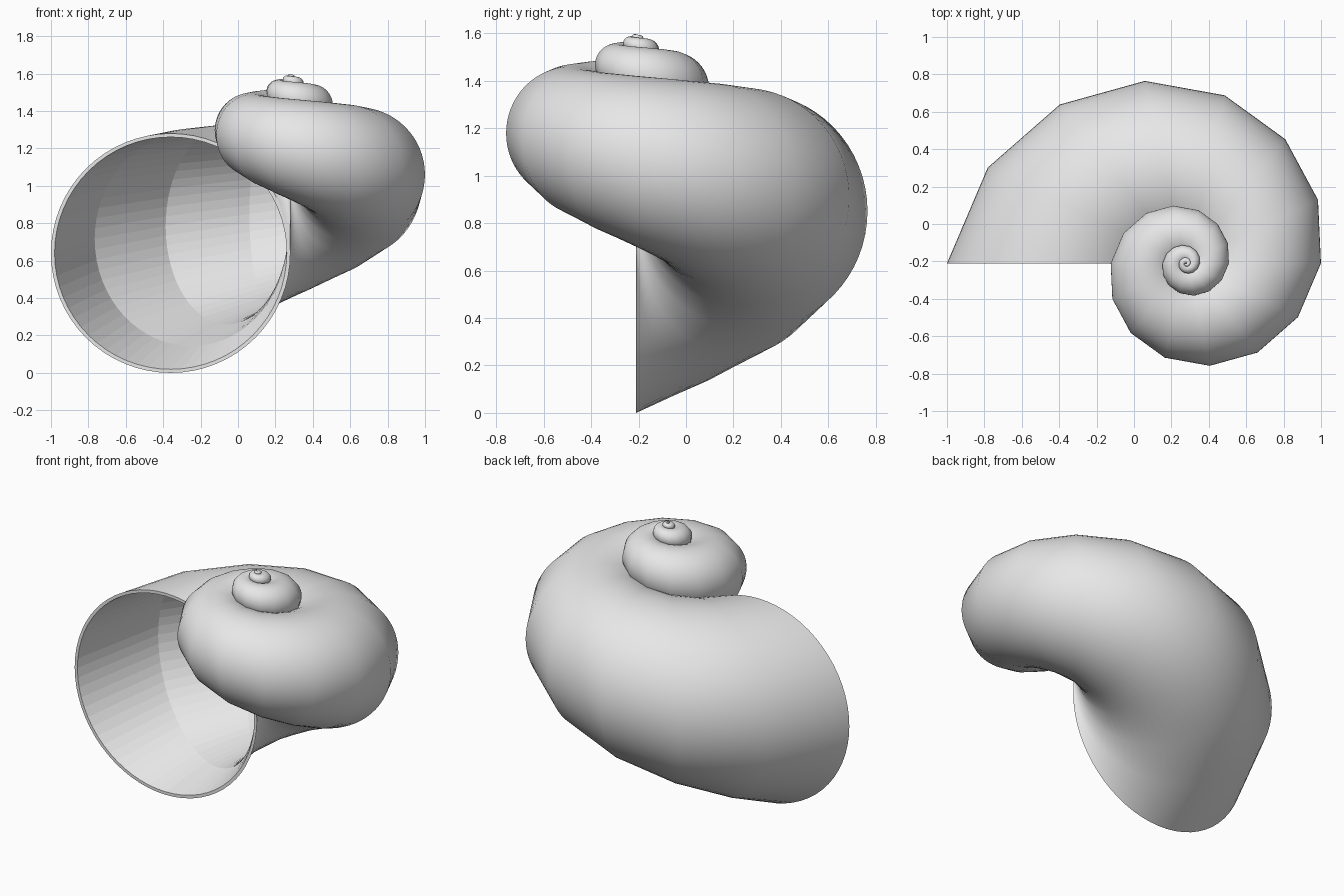
import bpy, bmesh
from math import sin, cos, pi
from mathutils import Vector

cube = bpy.data.objects.get("Cube")
if cube:
    bpy.data.objects.remove(cube, do_unlink=True)

APEX = Vector((0.28, -0.21, 1.6))   # tip of the spire, on the coiling axis
RADIUS = 0.64                       # mouth radius, also its distance from the axis
DROP = 0.96                         # height from tip to mouth centre
GROWTH = 0.316                      # size ratio between one whorl and the next
STEPS, TURNS, SIDES = 14, 4, 64
WALL = 0.97                         # inner wall size relative to the outer wall

shell_grey = bpy.data.materials.new("shell grey")
shell_grey.use_nodes = True
colour = (0.8, 0.8, 0.8, 1)
shell_grey.diffuse_color = colour
shell_grey.node_tree.nodes["Principled BSDF"].inputs["Base Color"].default_value = colour


def whorl_ring(bm, step, wall):
    """Circular section of the whorl, counted back from the mouth."""
    turn = step / STEPS
    scale = GROWTH ** turn
    angle = pi - 2 * pi * turn
    outward = Vector((cos(angle), sin(angle), 0))
    centre = APEX + scale * (outward * RADIUS - Vector((0, 0, DROP)))
    r = RADIUS * scale * wall
    ring = []
    for i in range(SIDES):
        a = 2 * pi * i / SIDES
        ring.append(bm.verts.new(centre + outward * (r * cos(a)) + Vector((0, 0, r * sin(a)))))
    return ring


def bridge(bm, a, b, smooth):
    for i in range(SIDES):
        j = (i + 1) % SIDES
        bm.faces.new((a[i], a[j], b[j], b[i])).smooth = smooth


def tube(bm, wall, smooth):
    rings = [whorl_ring(bm, s, wall) for s in range(STEPS * TURNS + 1)]
    for a, b in zip(rings, rings[1:]):
        bridge(bm, a, b, smooth)
    bm.faces.new(rings[-1])
    return rings[0]


# Smooth outer wall, faceted inner wall, and the lip joining them
bm = bmesh.new()
outer_mouth = tube(bm, 1.0, True)
inner_mouth = tube(bm, WALL, False)
bridge(bm, outer_mouth, inner_mouth, False)
bmesh.ops.recalc_face_normals(bm, faces=bm.faces)

# Face the outer wall away from its section centre
bm.normal_update()
probe = outer_mouth[0]
wall_face = next(f for f in probe.link_faces if f.smooth)
if wall_face.normal.x > 0:
    bmesh.ops.reverse_faces(bm, faces=bm.faces)
for e in bm.edges:
    if len({f.smooth for f in e.link_faces}) > 1:
        e.smooth = False

mesh = bpy.data.meshes.new("spiral_shell")
bm.to_mesh(mesh)
bm.free()
mesh.materials.append(shell_grey)
shell = bpy.data.objects.new("spiral_shell", mesh)
bpy.context.collection.objects.link(shell)
